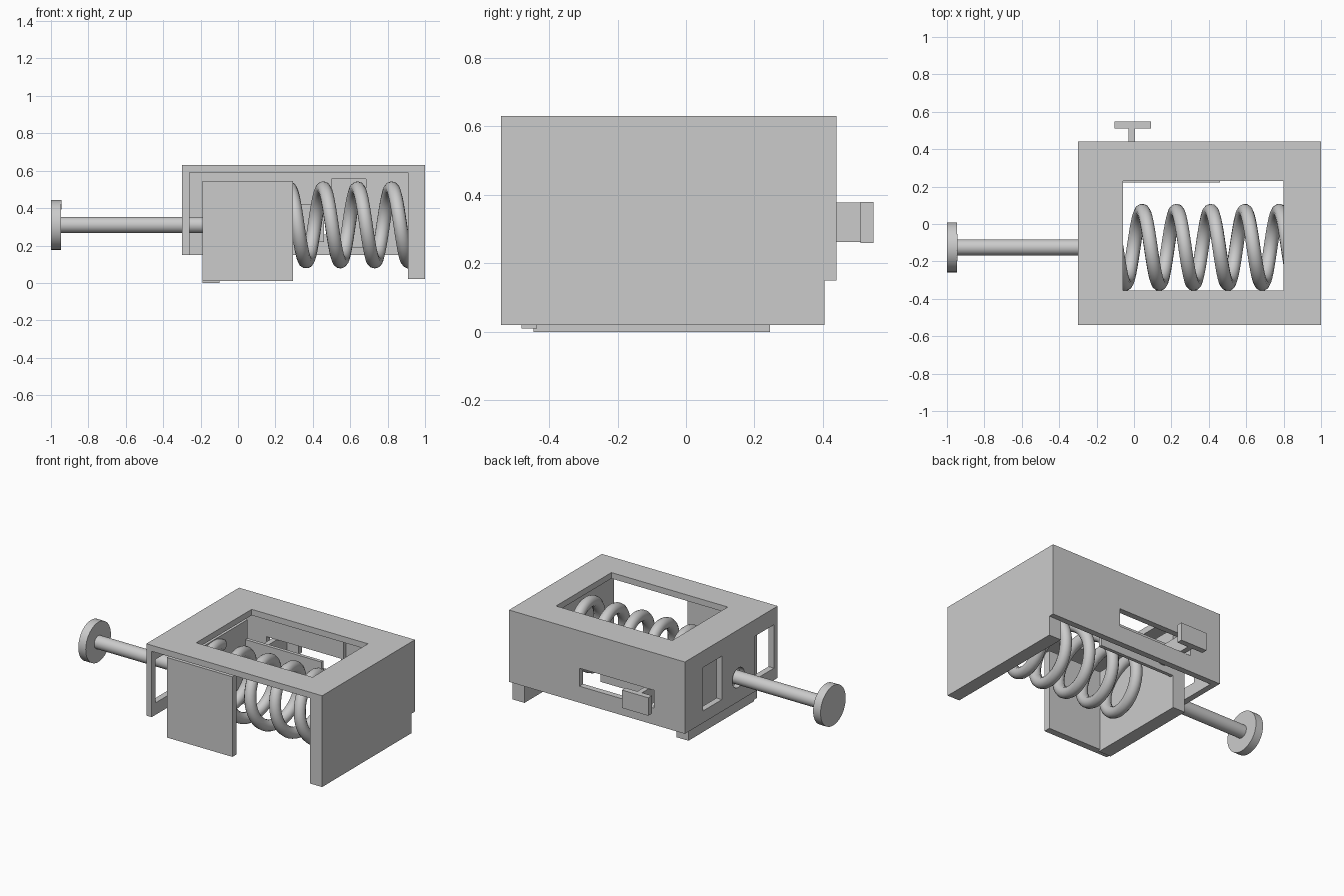
import bpy
import math

cube = bpy.data.objects.get("Cube")
if cube:
    bpy.data.objects.remove(cube, do_unlink=True)

grey = bpy.data.materials.new("plain grey")
grey.use_nodes = True
colour = (0.6, 0.6, 0.6, 1)
grey.diffuse_color = colour
grey.node_tree.nodes["Principled BSDF"].inputs["Base Color"].default_value = colour

AXIS_Y, AXIS_Z = -0.125, 0.31   # shared axis of rod and spring


def finish(name):
    obj = bpy.context.object
    obj.name = name
    obj.data.materials.clear()
    obj.data.materials.append(grey)
    return obj


def box(name, x, y, z):
    """Box from (min, max) pairs."""
    bpy.ops.mesh.primitive_cube_add(size=1, location=[sum(p) / 2 for p in (x, y, z)])
    obj = bpy.context.object
    obj.scale = [p[1] - p[0] for p in (x, y, z)]
    bpy.ops.object.transform_apply(location=True, rotation=False, scale=True)
    return finish(name)


def rod(name, x, radius):
    """Cylinder along x on the shared axis."""
    bpy.ops.mesh.primitive_cylinder_add(
        vertices=48, radius=radius, depth=x[1] - x[0],
        location=(sum(x) / 2, AXIS_Y, AXIS_Z), rotation=(0, math.pi / 2, 0))
    bpy.ops.object.shade_smooth_by_angle(angle=math.radians(30))
    return finish(name)


def combine(target, tool, operation):
    mod = target.modifiers.new("combine", "BOOLEAN")
    mod.operation = operation
    mod.solver = "EXACT"
    mod.object = tool
    bpy.ops.object.select_all(action="DESELECT")
    bpy.context.view_layer.objects.active = target
    target.select_set(True)
    bpy.ops.object.modifier_apply(modifier=mod.name)
    bpy.data.objects.remove(tool, do_unlink=True)


# Housing: shell open at the front and underneath
housing = box("housing", (-0.30, 1.0), (-0.54, 0.44), (0.15, 0.63))
cutters = [
    box("cavity", (-0.26, 0.91), (-0.7, 0.40), (0.0, 0.59)),
    box("top_opening", (-0.06, 0.80), (-0.355, 0.23), (0.5, 0.8)),
    box("back_slot", (-0.07, 0.48), (0.3, 0.6), (0.26, 0.38)),
    box("wall_recess", (0.50, 0.685), (0.3, 0.425), (0.19, 0.555)),
    box("side_window_back", (-0.4, -0.2), (0.05, 0.25), (0.23, 0.52)),
    box("side_window_front", (-0.4, -0.2), (-0.50, -0.30), (0.23, 0.52)),
    rod("rod_hole", (-0.4, -0.2), 0.065),
]
for cutter in cutters:
    combine(housing, cutter, "DIFFERENCE")
# Thick end wall reaching down below the shell
combine(housing, box("end_foot", (0.91, 1.0), (-0.54, 0.405), (0.02, 0.25)), "UNION")

# Slider: pusher plate, front shield, back arm and knob stem
slider = box("slider", (-0.19, -0.10), (-0.445, 0.245), (0.0, 0.545))
for part in (
    box("front_shield", (-0.19, 0.295), (-0.48, -0.435), (0.01, 0.545)),
    box("back_arm", (-0.15, 0.46), (0.222, 0.245), (0.22, 0.42)),
    box("knob_stem", (-0.03, 0.005), (0.235, 0.52), (0.262, 0.378)),
    box("knob", (-0.105, 0.09), (0.51, 0.548), (0.26, 0.38)),
):
    combine(slider, part, "UNION")

# Plunger
rod("plunger_rod", (-0.96, -0.15), 0.043)
rod("plunger_head", (-1.0, -0.945), 0.133)

# Coil spring
start, end, pitch, coil_radius, wire = -0.11, 0.92, 0.183, 0.196, 0.037
steps = 240
curve = bpy.data.curves.new("spring", "CURVE")
curve.dimensions = "3D"
curve.bevel_depth = wire
curve.bevel_resolution = 4
curve.use_fill_caps = True
spline = curve.splines.new("POLY")
spline.points.add(steps)
for i, point in enumerate(spline.points):
    x = start + (end - start) * i / steps
    turn = 2 * math.pi * (x - 0.41) / pitch
    point.co = (x, AXIS_Y + coil_radius * math.cos(turn),
                AXIS_Z + coil_radius * math.sin(turn), 1)
spring = bpy.data.objects.new("spring", curve)
bpy.context.collection.objects.link(spring)
bpy.ops.object.select_all(action="DESELECT")
bpy.context.view_layer.objects.active = spring
spring.select_set(True)
bpy.ops.object.convert(target="MESH")
bpy.ops.object.shade_smooth_by_angle(angle=math.radians(40))
finish("spring")
